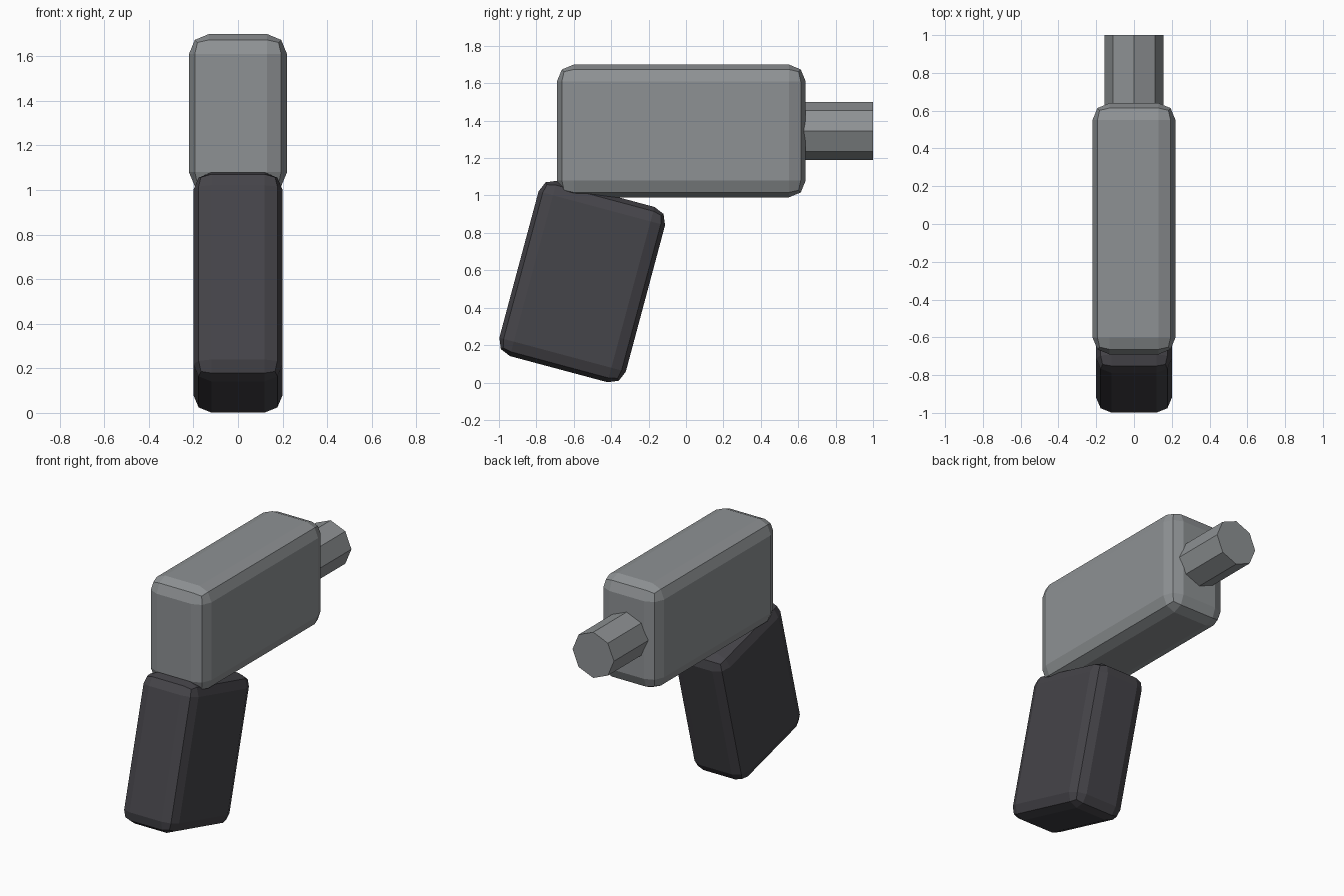
import bpy
import math

cube = bpy.data.objects.get("Cube")
if cube:
    bpy.data.objects.remove(cube, do_unlink=True)


def make_material(name, rgb):
    mat = bpy.data.materials.new(name)
    mat.use_nodes = True
    mat.diffuse_color = (*rgb, 1)
    mat.node_tree.nodes["Principled BSDF"].inputs["Base Color"].default_value = (*rgb, 1)
    return mat


def rounded_box(name, size, center, mat, bevel, tilt=0):
    """Box with a two-step bevel, tilted about x."""
    bpy.ops.mesh.primitive_cube_add(size=1, location=center)
    obj = bpy.context.object
    obj.name = name
    obj.scale = size
    bpy.ops.object.transform_apply(location=False, rotation=False, scale=True)
    obj.rotation_euler.x = math.radians(tilt)
    mod = obj.modifiers.new("Bevel", "BEVEL")
    mod.width = bevel
    mod.segments = 2
    obj.data.materials.append(mat)
    return obj


metal = make_material("grey metal", (0.27, 0.285, 0.295))
rubber = make_material("dark grip", (0.06, 0.058, 0.067))

# Main housing
rounded_box("body", (0.44, 1.33, 0.71), (0, -0.025, 1.345), metal, 0.09)

# Raked handle under the rear of the housing
rounded_box("grip", (0.40, 0.70, 0.97), (0, -0.555, 0.54), rubber, 0.08, tilt=-15)

# Eight-sided barrel
bpy.ops.mesh.primitive_cylinder_add(vertices=8, radius=0.156, depth=0.6,
                                    location=(0, 0.7, 1.345),
                                    rotation=(math.radians(90), 0, 0))
barrel = bpy.context.object
barrel.name = "barrel"
barrel.data.materials.append(metal)
